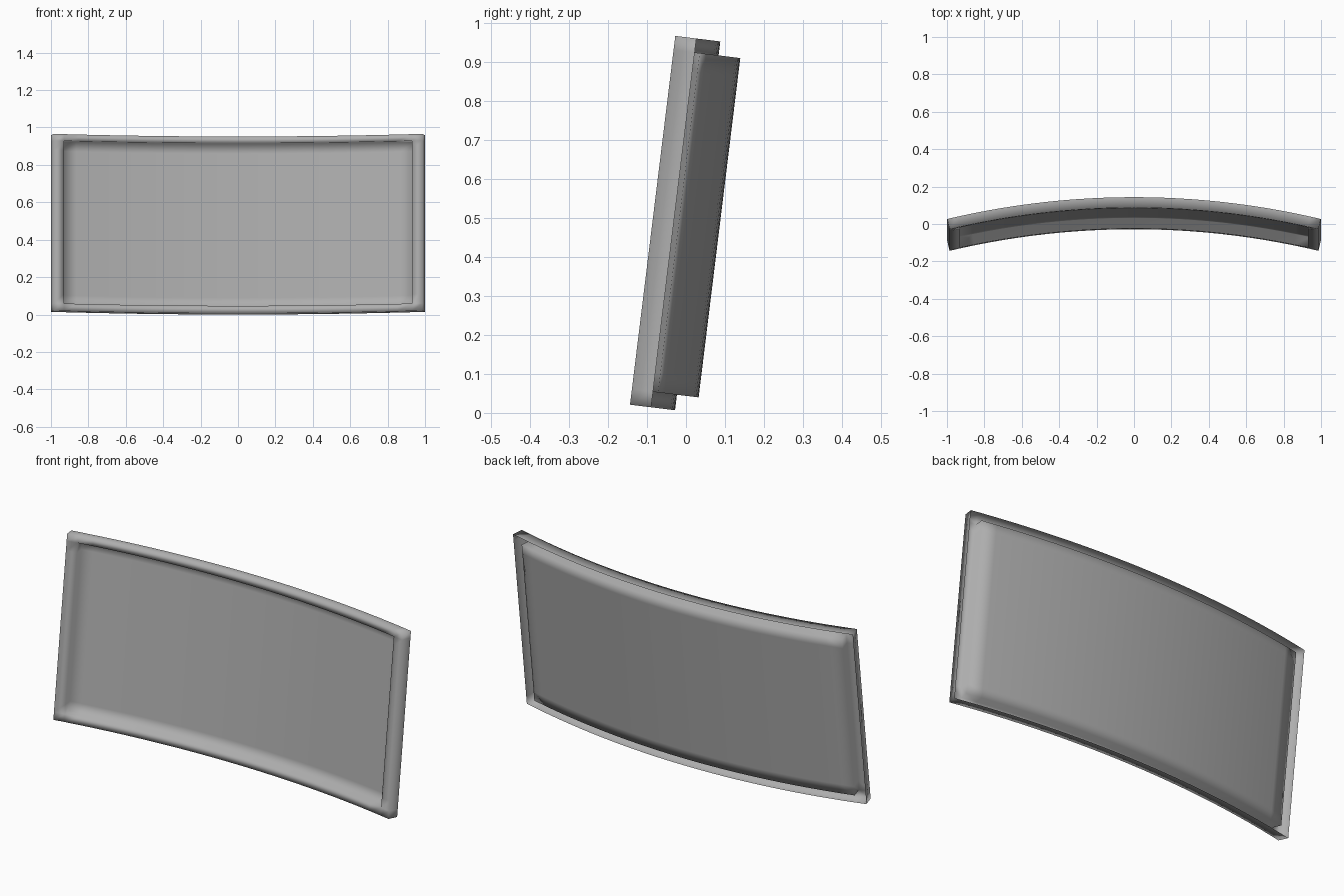
import bpy, bmesh, math
from mathutils import Matrix

if "Cube" in bpy.data.objects:
    bpy.data.objects.remove(bpy.data.objects["Cube"])

R = 4.24                      # radius of the front surface
DEPTH = 0.056                 # depth of tray and outer walls
A_OUT = math.asin(0.986 / R)  # half angle of the panel
A_IN = math.asin(0.93 / R)    # half angle of the tray
H0, H1, H2, H3 = 0.0, 0.04, 0.916, 0.952
LOOP = 0.05                   # support loop inside the tray floor
SEG = 24
TILT = math.radians(7)

arc = [-A_IN + 2 * A_IN * i / SEG for i in range(SEG + 1)]
full = [-A_OUT] + arc + [A_OUT]
rows = [H1, H1 + LOOP, H2 - LOOP, H2]
bm = bmesh.new()


def line(angles, depth, h):
    return [((R + depth) * math.sin(a), (R + depth) * math.cos(a) - R, h) for a in angles]


def strip(low, high):
    for i in range(len(low) - 1):
        bm.faces.new([bm.verts.new(p) for p in (low[i], low[i + 1], high[i + 1], high[i])])


def end_wall(a, heights, facing):
    for lo, hi in zip(heights, heights[1:]):
        p = [line([a], d, lo)[0] for d in (0, DEPTH)]
        q = [line([a], d, hi)[0] for d in (0, DEPTH)]
        strip(p, q) if facing > 0 else strip(p[::-1], q[::-1])


# front border and its outer walls
strip(line(full, 0, H0), line(full, 0, H1))
strip(line(full, 0, H2), line(full, 0, H3))
strip(line(full, DEPTH, H0), line(full, 0, H0))
strip(line(full, 0, H3), line(full, DEPTH, H3))
for s in (-1, 1):
    side = sorted([s * A_IN, s * A_OUT])
    for lo, hi in zip(rows, rows[1:]):
        strip(line(side, 0, lo), line(side, 0, hi))
    end_wall(s * A_OUT, [H0] + rows + [H3], s)
    end_wall(s * A_IN, rows, -s)

# recessed tray floor with top and bottom walls
for lo, hi in zip(rows, rows[1:]):
    strip(line(arc, DEPTH, lo), line(arc, DEPTH, hi))
strip(line(arc, 0, H1), line(arc, DEPTH, H1))
strip(line(arc, DEPTH, H2), line(arc, 0, H2))

# weld, tilt back, centre and stand on the ground
bmesh.ops.remove_doubles(bm, verts=bm.verts, dist=1e-5)
bm.transform(Matrix.Rotation(-TILT, 4, 'X'))
ys = [v.co.y for v in bm.verts]
dz = min(v.co.z for v in bm.verts)
bm.transform(Matrix.Translation((0, -(min(ys) + max(ys)) / 2, -dz)))
for f in bm.faces:
    f.smooth = True
me = bpy.data.meshes.new("curved_panel")
bm.to_mesh(me)
bm.free()
panel = bpy.data.objects.new("curved_panel", me)
bpy.context.collection.objects.link(panel)

# darker grey
mat = bpy.data.materials.new("mid_grey")
mat.diffuse_color = (0.42, 0.42, 0.42, 1)
mat.use_nodes = True
mat.node_tree.nodes["Principled BSDF"].inputs["Base Color"].default_value = mat.diffuse_color
me.materials.append(mat)
